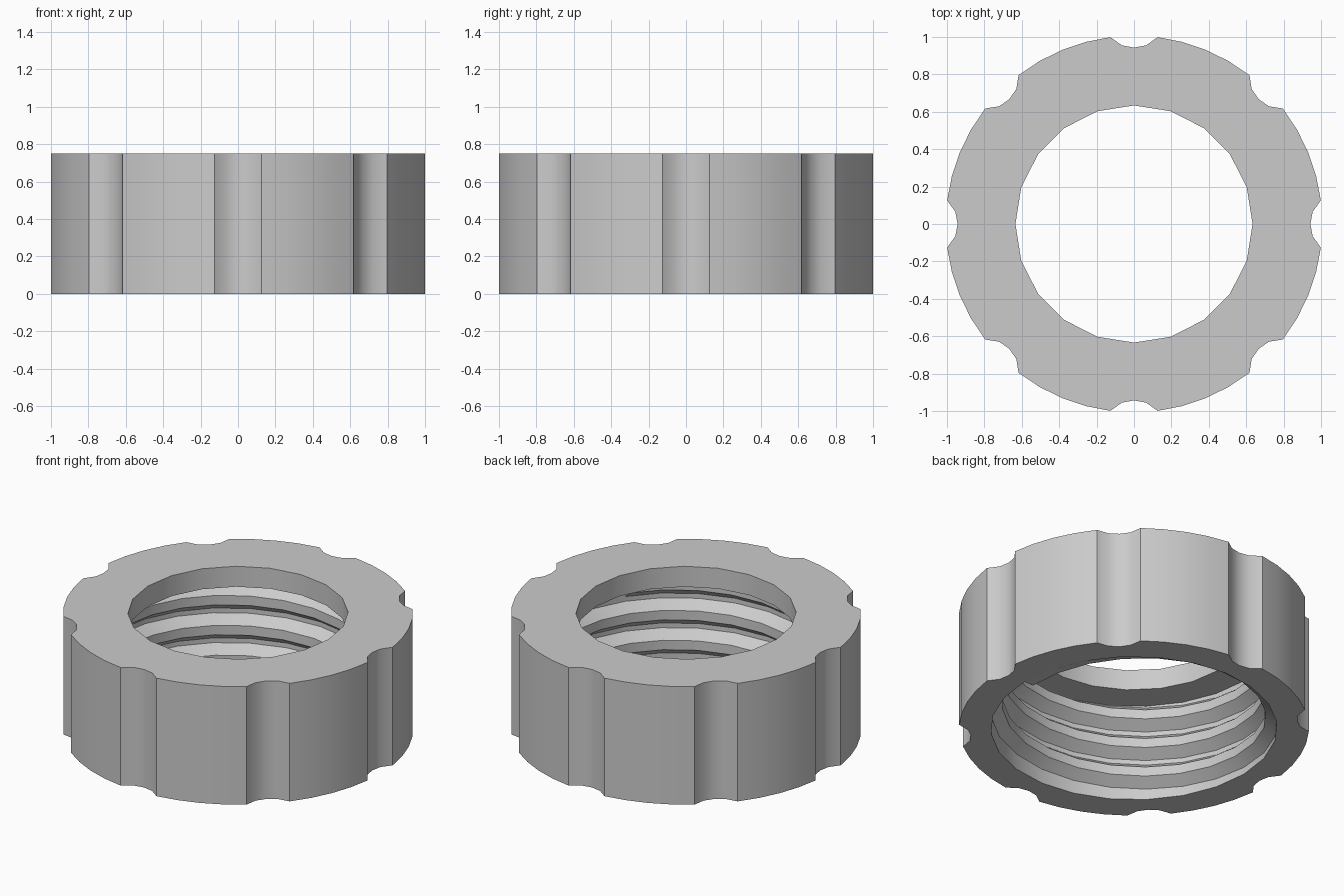
import bpy, bmesh, math
from math import sin, cos, pi, radians

cube = bpy.data.objects.get("Cube")
if cube:
    bpy.data.objects.remove(cube)

HEIGHT, LIP_Z = 0.75, 0.62
OUTER_R, HOLE_R, BORE_R, CREST_R = 1.007, 0.634, 0.825, 0.76
PITCH, SIDES = 0.19, 24

# One flat colour
grey = bpy.data.materials.new("light_grey")
grey.use_nodes = True
grey.diffuse_color = (0.6, 0.6, 0.6, 1)
grey.node_tree.nodes["Principled BSDF"].inputs["Base Color"].default_value = (0.6, 0.6, 0.6, 1)


def circle(radius, sides):
    return [(radius * cos(2 * pi * i / sides), radius * sin(2 * pi * i / sides)) for i in range(sides)]


def finish(bm, name):
    bmesh.ops.recalc_face_normals(bm, faces=bm.faces)
    mesh = bpy.data.meshes.new(name)
    bm.to_mesh(mesh)
    bm.free()
    mesh.materials.append(grey)
    obj = bpy.data.objects.new(name, mesh)
    bpy.context.collection.objects.link(obj)
    bpy.ops.object.select_all(action='DESELECT')
    obj.select_set(True)
    bpy.context.view_layer.objects.active = obj
    bpy.ops.object.shade_smooth_by_angle(angle=radians(28))
    return obj


# Outline: eight lobes parted by shallow rounded grooves
outline = []
for k in range(8):
    a = k * pi / 4
    for side, r in ((-0.065, 0.955), (0, 0.943), (0.065, 0.955)):
        outline.append((r * cos(a) - side * sin(a), r * sin(a) + side * cos(a)))
    for i in range(5):
        b = a + radians(7.2 + i * (45 - 14.4) / 4)
        outline.append((OUTER_R * cos(b), OUTER_R * sin(b)))

# Ring body: walls joined by flat annular faces
bm = bmesh.new()


def loop(points, z):
    verts = [bm.verts.new((x, y, z)) for x, y in points]
    edges = [bm.edges.new((verts[i - 1], verts[i])) for i in range(len(verts))]
    return verts, edges


def wall(points, z0, z1):
    low, high = loop(points, z0), loop(points, z1)
    for i in range(len(points)):
        bm.faces.new((low[0][i - 1], low[0][i], high[0][i], high[0][i - 1]))
    return low[1], high[1]


outer_low, outer_high = wall(outline, 0, HEIGHT)
bore_low, bore_high = wall(circle(BORE_R, SIDES), 0, LIP_Z)
hole_low, hole_high = wall(circle(HOLE_R, 20), LIP_Z, HEIGHT)
for a, b in ((outer_low, bore_low), (bore_high, hole_low), (outer_high, hole_high)):
    bmesh.ops.triangle_fill(bm, edges=a + b, use_beauty=True, normal=(0, 0, 1))
finish(bm, "ring_body")

# Internal thread: right-handed trapezoid ridge wound up the bore
bm = bmesh.new()
profile = ((BORE_R, -0.08), (CREST_R, -0.03), (CREST_R, 0.03), (BORE_R, 0.08))
rows = []
for i in range(int(SIDES * (LIP_Z - 0.06) / PITCH) + 1):
    a, z = 2 * pi * i / SIDES, 0.03 + PITCH * i / SIDES
    rows.append([bm.verts.new((r * cos(a), r * sin(a), min(max(z + dz, 0.002), LIP_Z)))
                 for r, dz in profile])
for p, q in zip(rows, rows[1:]):
    for j in range(3):
        bm.faces.new((p[j], q[j], q[j + 1], p[j + 1]))
for end in (rows[0], rows[-1]):
    bm.faces.new(end)
finish(bm, "inner_thread")
